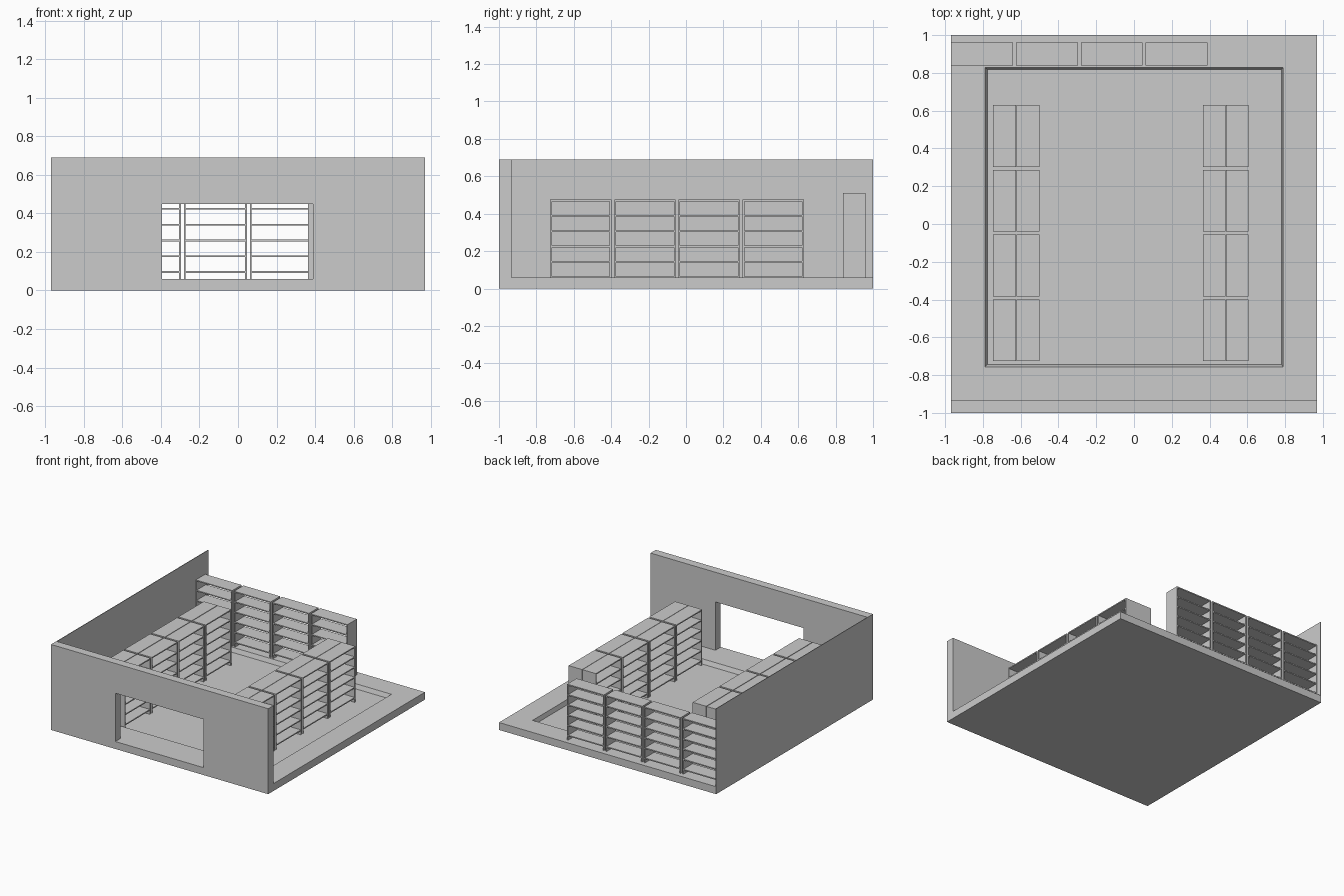
import bpy, bmesh

if "Cube" in bpy.data.objects:
    bpy.data.objects.remove(bpy.data.objects["Cube"])

FLOOR, PIT, WALL_TOP = 0.06, 0.025, 0.69


def finish(name, bm):
    bmesh.ops.recalc_face_normals(bm, faces=bm.faces)
    mesh = bpy.data.meshes.new(name)
    bm.to_mesh(mesh)
    bm.free()
    obj = bpy.data.objects.new(name, mesh)
    bpy.context.collection.objects.link(obj)
    return obj


def add_box(bm, lo, hi):
    verts = bmesh.ops.create_cube(bm, size=1)["verts"]
    for v in verts:
        for i in range(3):
            v.co[i] = lo[i] if v.co[i] < 0 else hi[i]


# Floor slab with a shallow recess, lofted through rectangles (x0, x1, y0, y1, z)
bm = bmesh.new()
rings = []
for x0, x1, y0, y1, z in [(-0.97, 0.97, -1, 1, 0),
                          (-0.97, 0.97, -1, 1, FLOOR),
                          (-0.79, 0.79, -0.757, 0.829, FLOOR),
                          (-0.776, 0.78, -0.743, 0.817, PIT)]:
    rings.append([bm.verts.new((x, y, z))
                  for x, y in [(x0, y0), (x1, y0), (x1, y1), (x0, y1)]])
for a, b in zip(rings, rings[1:]):
    for i in range(4):
        j = (i + 1) % 4
        bm.faces.new((a[i], a[j], b[j], b[i]))
bm.faces.new(rings[0])
bm.faces.new(rings[-1])
finish("floor_slab", bm)

# Front wall: inverted U profile around the opening, extruded in y
bm = bmesh.new()
profile = [(-0.97, FLOOR), (-0.97, WALL_TOP), (0.97, WALL_TOP), (0.97, FLOOR),
           (0.39, FLOOR), (0.39, 0.45), (-0.395, 0.45), (-0.395, FLOOR)]
face = bm.faces.new([bm.verts.new((x, -1, z)) for x, z in profile])
ext = bmesh.ops.extrude_face_region(bm, geom=[face])["geom"]
bmesh.ops.translate(bm, vec=(0, 0.068, 0),
                    verts=[g for g in ext if isinstance(g, bmesh.types.BMVert)])
finish("front_wall", bm)

# Thin left wall
bm = bmesh.new()
add_box(bm, (-0.97, -0.932, FLOOR), (-0.965, 1, WALL_TOP))
finish("left_wall", bm)

# Open shelf unit: two end panels and six boards, long side along x
LENGTH, DEPTH, HEIGHT, T = 0.327, 0.12, 0.45, 0.009
bm = bmesh.new()
for x in (0, LENGTH - T):
    add_box(bm, (x, 0, 0), (x + T, DEPTH, HEIGHT))
for i in range(6):
    top = HEIGHT - i * 0.082
    add_box(bm, (T, 0, top - T), (LENGTH - T, DEPTH, top))
unit = finish("back_shelf_1", bm)
PITCH = 0.343
unit.location = (-0.967, 0.84, FLOOR)


def place(name, location, turned):
    obj = bpy.data.objects.new(name, unit.data)
    bpy.context.collection.objects.link(obj)
    obj.location = location
    obj.rotation_euler.z = 1.5707963 if turned else 0


# Remaining back row units
for i in range(1, 4):
    place(f"back_shelf_{i + 1}", (-0.967 + i * PITCH, 0.84, FLOOR), False)

# Two double rows of shelves standing in the recess
for row, x in enumerate((-0.746, -0.621, 0.364, 0.487)):
    for i in range(4):
        place(f"aisle_shelf_{row + 1}_{i + 1}",
              (x + DEPTH, -0.726 + i * PITCH, PIT), True)
